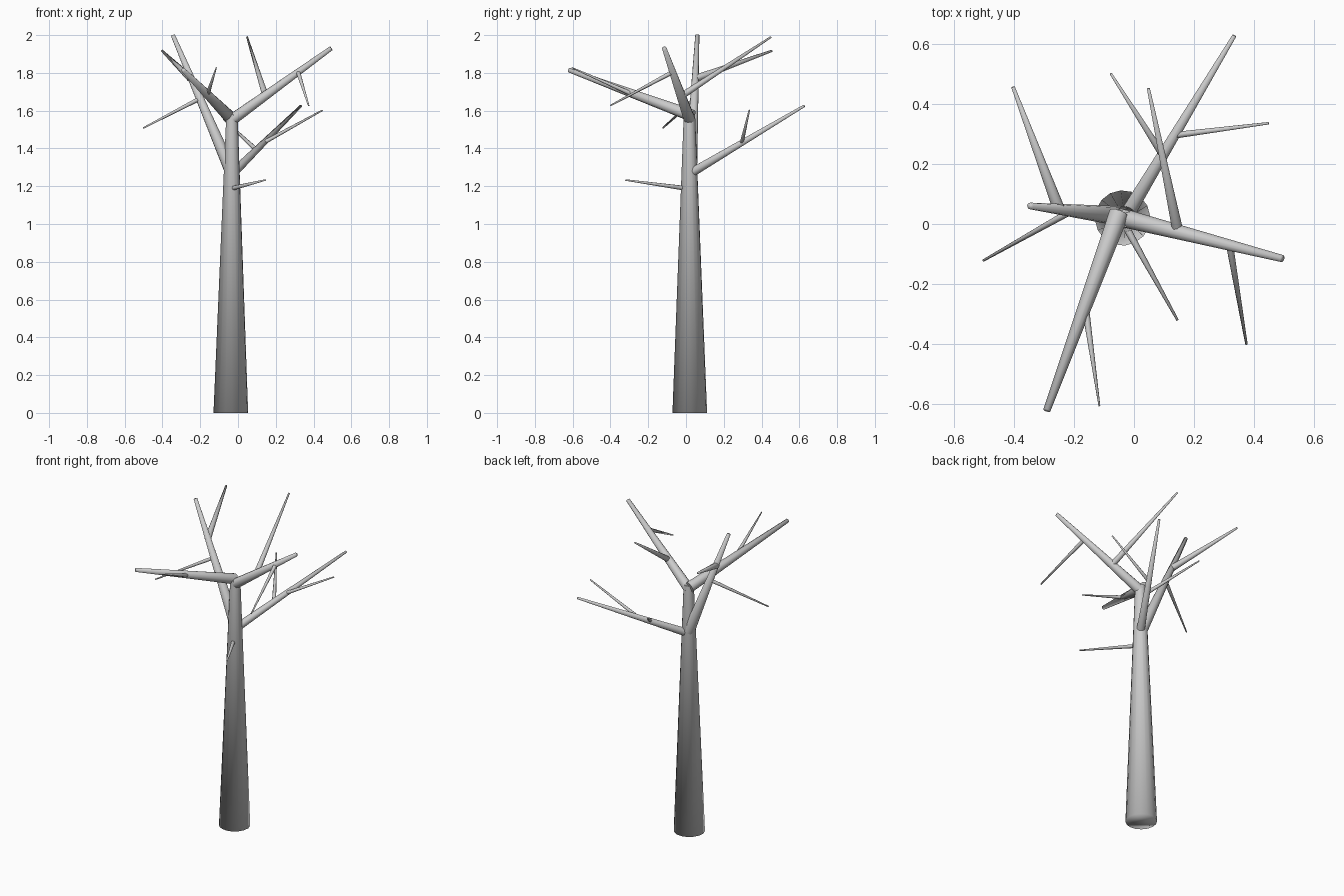
import bpy
from mathutils import Vector


def taper(name, start, end, r1, r2, sides=12, hard_end=-1):
    """Tapered round limb, shaded smooth over one end cap and hard at the other
    (hard_end -1 = start, buried in its parent; 1 = far end)."""
    a, b = Vector(start), Vector(end)
    d = b - a
    bpy.ops.mesh.primitive_cone_add(vertices=sides, radius1=r1, radius2=r2,
                                    depth=d.length, location=(a + b) / 2,
                                    rotation=d.to_track_quat('Z', 'Y').to_euler())
    ob = bpy.context.object
    ob.name = name
    bpy.ops.object.shade_smooth()
    me = ob.data
    for e in me.edges:
        if all(me.vertices[i].co.z * hard_end > 0 for i in e.vertices):
            e.use_edge_sharp = True
    return ob


# Trunk, soft at the foot
taper("trunk", (-0.038, 0.02, 0), (-0.032, 0.018, 1.58), 0.092, 0.030, 16, hard_end=1)

# Main branches: start, tip, start radius, tip radius
branches = {
    "branch_right": ((-0.035, 0.02, 1.55), (0.493, -0.115, 1.93), 0.031, 0.012),
    "branch_front": ((-0.05, 0.035, 1.572), (-0.29, -0.62, 1.815), 0.033, 0.012),
    "branch_left": ((-0.035, 0.025, 1.275), (-0.345, 0.06, 2.0), 0.034, 0.011),
    "branch_back": ((-0.033, 0.015, 1.263), (0.333, 0.625, 1.625), 0.025, 0.007),
}
for name, args in branches.items():
    taper(name, *args)

# Twigs growing from the trunk and the main branches
twigs = {
    "twig_trunk": ((-0.038, 0.01, 1.187), (0.145, -0.32, 1.233), 0.013, 0.004),
    "twig_left_upper": ((-0.25, 0.05, 1.77), (-0.402, 0.455, 1.917), 0.020, 0.006),
    "twig_left_lower": ((-0.20, 0.048, 1.665), (-0.502, -0.122, 1.508), 0.012, 0.004),
    "twig_front": ((-0.16, -0.29, 1.69), (-0.115, -0.605, 1.828), 0.012, 0.003),
    "twig_right_upper": ((0.145, -0.02, 1.68), (0.048, 0.45, 1.99), 0.018, 0.005),
    "twig_right_lower": ((0.318, -0.07, 1.805), (0.374, -0.40, 1.627), 0.012, 0.004),
    "twig_back_right": ((0.135, 0.295, 1.43), (0.447, 0.335, 1.602), 0.011, 0.004),
    "twig_back_left": ((0.095, 0.23, 1.395), (-0.077, 0.50, 1.555), 0.012, 0.004),
}
for name, args in twigs.items():
    taper(name, *args, sides=8)
